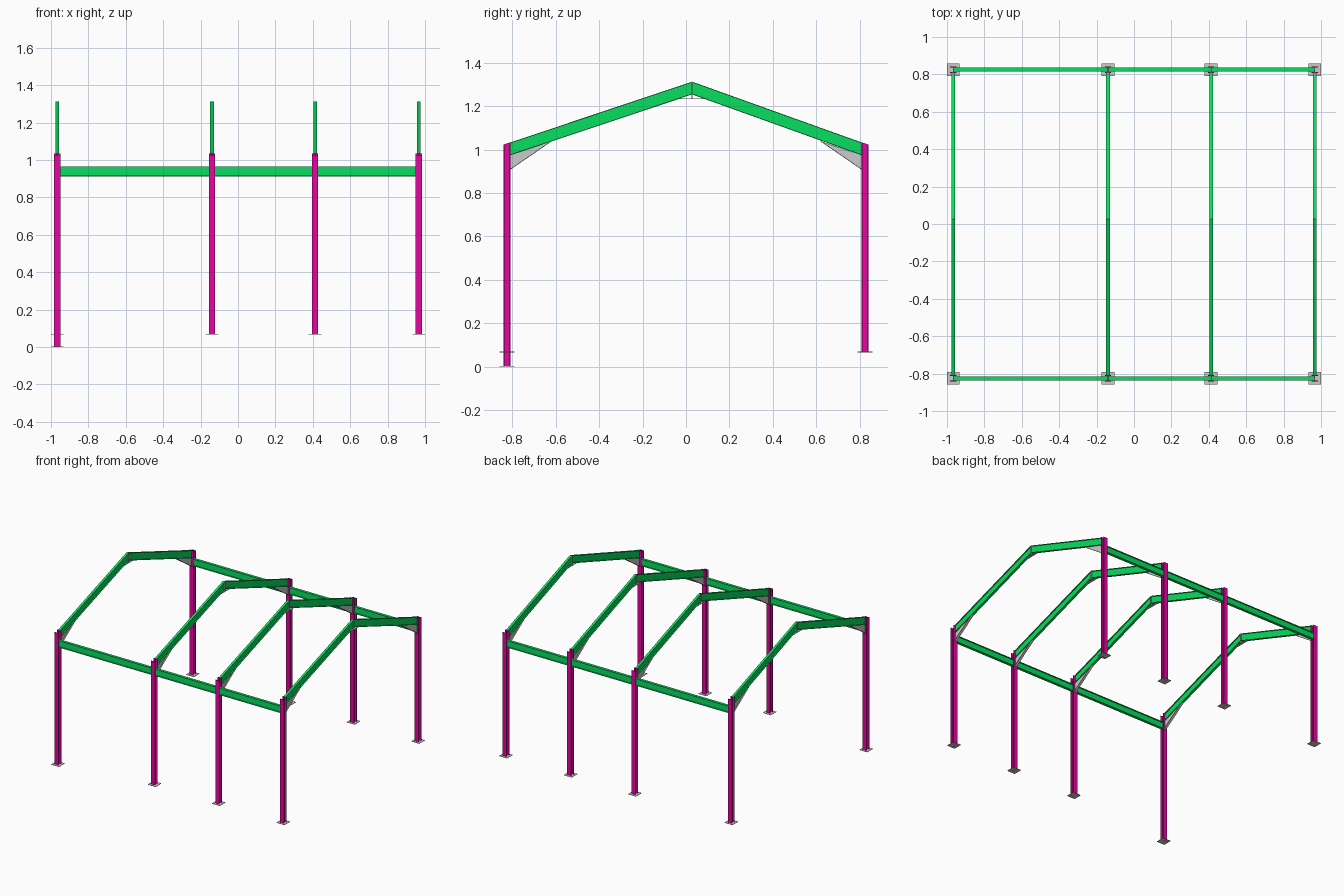
import bpy, bmesh
from mathutils import Vector

if "Cube" in bpy.data.objects:
    bpy.data.objects.remove(bpy.data.objects["Cube"])

XS = (-0.966, -0.139, 0.412, 0.966)   # frame positions
YC = 0.825                            # column centre line
YF = 0.809                            # inner column face
APEX = 0.028                          # ridge position in y


def material(name, rgb):
    m = bpy.data.materials.new(name)
    m.diffuse_color = (*rgb, 1)
    m.use_nodes = True
    m.node_tree.nodes["Principled BSDF"].inputs["Base Color"].default_value = m.diffuse_color
    return m


PINK = material("column_magenta", (0.78, 0.002, 0.35))
GREEN = material("beam_green", (0.003, 0.73, 0.115))


def section(w, h, tf, tw):
    """I-section outline, width w and height h."""
    a, b, t, i = w / 2, h / 2, tw / 2, h / 2 - tf
    return [(-a, -b), (a, -b), (a, -i), (t, -i), (t, i), (a, i),
            (a, b), (-a, b), (-a, i), (-t, i), (-t, -i), (-a, -i)]


def loft(name, outline, start, end, mat=None):
    """Solid between two placements of the same outline."""
    bm = bmesh.new()
    a = [bm.verts.new(Vector(start(u, v))) for u, v in outline]
    b = [bm.verts.new(Vector(end(u, v))) for u, v in outline]
    bm.faces.new(a)
    bm.faces.new(b[::-1])
    n = len(a)
    for i in range(n):
        j = (i + 1) % n
        bm.faces.new((a[i], b[i], b[j], a[j]))
    bmesh.ops.recalc_face_normals(bm, faces=bm.faces)
    me = bpy.data.meshes.new(name)
    bm.to_mesh(me)
    bm.free()
    ob = bpy.data.objects.new(name, me)
    bpy.context.collection.objects.link(ob)
    if mat:
        me.materials.append(mat)
    return ob


def plate(name, yz, x, width):
    """Plate with a side outline in y-z, centred on x."""
    return loft(name, yz, lambda u, v: (x - width / 2, u, v),
                lambda u, v: (x + width / 2, u, v))


COLUMN = section(0.034, 0.033, 0.004, 0.003)
RAFTER = section(0.019, 0.059, 0.004, 0.003)
EAVE = section(0.021, 0.054, 0.004, 0.003)

for k, x in enumerate(XS):
    for s, side in ((-1, "front"), (1, "back")):
        tag = f"{side}_{k + 1}"
        # the front left column stands on a lower footing
        zb = 0.0 if (k == 0 and s < 0) else 0.066
        # column with a top cut along the roof slope
        loft("column_" + tag, COLUMN,
             lambda u, v: (x + u, s * YC + v, zb),
             lambda u, v: (x + u, s * YC + v, 1.029 - 0.345 * s * v), PINK)
        # base plate
        y = s * YC
        plate("base_plate_" + tag, [(y - 0.034, zb), (y + 0.034, zb),
              (y + 0.034, zb + 0.003), (y - 0.034, zb + 0.003)], x, 0.068)
        # rafter with vertical end cuts
        loft("rafter_" + tag, RAFTER,
             lambda u, v: (x + u, s * YF, 1.004 + v),
             lambda u, v: (x + u, APEX, 1.284 + v), GREEN)
        # eave haunch: web and lower flange
        ye = s * 0.62
        plate("haunch_web_" + tag, [(s * YF, 0.91), (s * YF, 0.975), (ye, 1.039)], x, 0.004)
        plate("haunch_flange_" + tag, [(s * YF, 0.908), (s * YF, 0.912),
              (ye, 1.042), (ye, 1.038)], x, 0.019)
    # ridge plates under the apex
    plate(f"ridge_plate_{k + 1}", [(-0.032, 1.234), (0.1, 1.234),
          (0.1, 1.237), (-0.032, 1.237)], x, 0.019)
    plate(f"ridge_stiffener_{k + 1}", [(APEX - 0.0015, 1.236), (APEX + 0.0015, 1.236),
          (APEX + 0.0015, 1.312), (APEX - 0.0015, 1.312)], x, 0.019)

# eave beams running the length of the building, bay by bay
for s, side in ((-1, "front"), (1, "back")):
    for k in range(3):
        loft(f"eave_beam_{side}_{k + 1}", EAVE,
             lambda u, v: (XS[k], s * YC + u, 0.939 + v),
             lambda u, v: (XS[k + 1], s * YC + u, 0.939 + v), GREEN)
